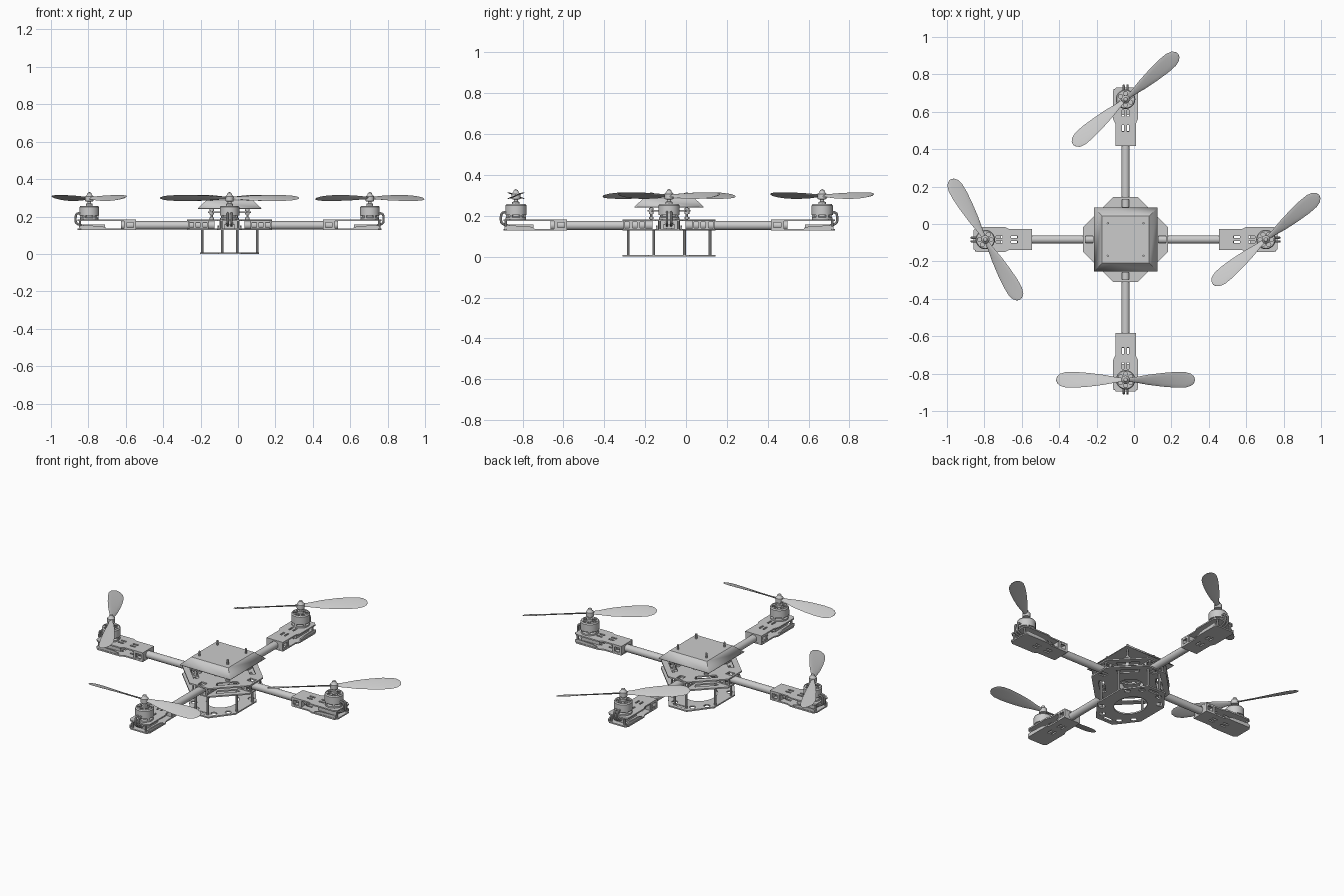
import bpy, bmesh, math
from mathutils import Matrix, Vector

if "Cube" in bpy.data.objects:
    bpy.data.objects.remove(bpy.data.objects["Cube"], do_unlink=True)

gray = bpy.data.materials.new("light_gray")
gray.use_nodes = True
gray.diffuse_color = (0.6, 0.6, 0.6, 1)
gray.node_tree.nodes["Principled BSDF"].inputs["Base Color"].default_value = (0.6, 0.6, 0.6, 1)

CENTER = Matrix.Translation((-0.045, -0.083, 0))
LOW, HIGH, TUBE_Z, MOTOR_R = 0.131, 0.179, 0.153, 0.75
SIDES = {"right_side": math.pi, "left_side": 0, "front": -math.pi / 2, "back": math.pi / 2}


def place(name, mesh, matrix):
    ob = bpy.data.objects.new(name, mesh)
    bpy.context.collection.objects.link(ob)
    ob.matrix_world = CENTER @ matrix
    return ob


def finish(mesh):
    mesh.materials.clear()
    mesh.materials.append(gray)
    mesh.shade_smooth()
    mesh.set_sharp_from_angle(angle=math.radians(35))
    return mesh


def from_bmesh(name, bm):
    bmesh.ops.recalc_face_normals(bm, faces=bm.faces)
    mesh = bpy.data.meshes.new(name)
    bm.to_mesh(mesh)
    bm.free()
    return finish(mesh)


def from_curve(name, data):
    ob = bpy.data.objects.new(name, data)
    bpy.context.collection.objects.link(ob)
    mesh = bpy.data.meshes.new_from_object(ob.evaluated_get(bpy.context.evaluated_depsgraph_get()))
    bpy.data.objects.remove(ob)
    mesh.name = name
    return finish(mesh)


def plate(name, outline, holes=(), thick=0.008):
    """Flat sheet with cut-outs, centred on its own z = 0."""
    cu = bpy.data.curves.new(name, 'CURVE')
    cu.dimensions, cu.fill_mode, cu.extrude = '2D', 'BOTH', thick / 2
    for loop in [outline, *holes]:
        sp = cu.splines.new('POLY')
        sp.points.add(len(loop) - 1)
        for p, (x, y) in zip(sp.points, loop):
            p.co = (x, y, 0, 1)
        sp.use_cyclic_u = True
    return from_curve(name, cu)


def wire(name, pts, radius):
    cu = bpy.data.curves.new(name, 'CURVE')
    cu.dimensions, cu.bevel_depth, cu.bevel_resolution = '3D', radius, 2
    sp = cu.splines.new('NURBS')
    sp.points.add(len(pts) - 1)
    for p, co in zip(sp.points, pts):
        p.co = (*co, 1)
    sp.use_endpoint_u, sp.order_u = True, 3
    return from_curve(name, cu)


def box(name, size):
    bm = bmesh.new()
    bmesh.ops.create_cube(bm, size=1)
    bmesh.ops.scale(bm, verts=bm.verts, vec=size)
    return from_bmesh(name, bm)


def rod(name, r, length, sides=16):
    bm = bmesh.new()
    bmesh.ops.create_cone(bm, cap_ends=True, segments=sides, radius1=r, radius2=r, depth=length)
    return from_bmesh(name, bm)


def lathe(name, profile, steps=28):
    bm = bmesh.new()
    vs = [bm.verts.new((r, 0, z)) for r, z in profile]
    es = [bm.edges.new(pair) for pair in zip(vs, vs[1:])]
    bmesh.ops.spin(bm, geom=vs + es, cent=(0, 0, 0), axis=(0, 0, 1), angle=math.tau, steps=steps)
    bmesh.ops.remove_doubles(bm, verts=bm.verts, dist=0.0001)
    return from_bmesh(name, bm)


def rect(x, y, w, h):
    return [(x - w / 2, y - h / 2), (x + w / 2, y - h / 2), (x + w / 2, y + h / 2), (x - w / 2, y + h / 2)]


def ring(r, n=24, x=0, y=0, sy=1):
    return [(x + r * math.cos(math.tau * i / n), y + sy * r * math.sin(math.tau * i / n)) for i in range(n)]


def octagon(a, b, ca, cb):
    return [(a, -cb), (a, cb), (ca, b), (-ca, b), (-a, cb), (-a, -cb), (-ca, -b), (ca, -b)]


def turned(pts, ang):
    c, s = math.cos(ang), math.sin(ang)
    return [(c * x - s * y, s * x + c * y) for x, y in pts]


def at(x, y, z):
    return Matrix.Translation((x, y, z))


# Central octagonal plates with diagonal windows and tube slots
quads = [turned(loop, a) for a in SIDES.values()
         for loop in ([(0.14, 0.06), (0.17, 0.075), (0.075, 0.17), (0.06, 0.14)], rect(0.195, 0, 0.04, 0.036))]
hub = plate("hub_plate", octagon(0.227, 0.227, 0.065, 0.065), quads + [ring(0.07)])
place("hub_lower_plate", hub, at(0, 0, LOW))
place("hub_upper_plate", hub, at(0, 0, HIGH))

# Equipment tray, standoff pins and sloped cover
tray = plate("tray", octagon(0.115, 0.105, 0.09, 0.08), [rect(0, 0, 0.1, 0.08)])
place("equipment_tray", tray, at(0, 0, 0.224))
pin, washer = rod("pin", 0.006, 0.135, 10), rod("washer", 0.012, 0.01, 12)
for sx in (-1, 1):
    for sy in (-1, 1):
        place("standoff_pin", pin, at(sx * 0.095, sy * 0.087, 0.247))
        for z in (0.19, 0.215, 0.234):
            place("pin_washer", washer, at(sx * 0.095, sy * 0.087, z))
bm = bmesh.new()
bmesh.ops.create_cone(bm, cap_ends=True, segments=4, radius1=0.17 * math.sqrt(2),
                      radius2=0.125 * math.sqrt(2), depth=0.042)
bmesh.ops.rotate(bm, verts=bm.verts, matrix=Matrix.Rotation(math.pi / 4, 3, 'Z'))
bm.faces.ensure_lookup_table()
bmesh.ops.delete(bm, geom=[min(bm.faces, key=lambda f: f.calc_center_median().z)], context='FACES_ONLY')
cover = place("sloped_cover", from_bmesh("sloped_cover", bm), at(0, 0, 0.265))
cover.modifiers.new("thickness", 'SOLIDIFY').thickness = 0.005

# Landing plate on eight legs
slots = [ring(0.018, 10, sx * x, sy * y) for x, y in ((0.115, 0.11), (0.06, 0.17)) for sx in (-1, 1) for sy in (-1, 1)]
base = plate("landing_plate", octagon(0.157, 0.227, 0.06, 0.1),
             slots + [ring(0.085, 28, sy=1.2), rect(0, 0.195, 0.06, 0.02), rect(0, -0.195, 0.06, 0.02)])
place("landing_plate", base, at(0, 0, 0.004))
leg = rod("leg", 0.007, 0.13, 10)
for x, y in ((0.04, 0.2), (0.147, 0.075)):
    for sx in (-1, 1):
        for sy in (-1, 1):
            place("landing_leg", leg, at(sx * x, sy * y, 0.066))

# Arm meshes, built along +x
tube = rod("tube", 0.022, 0.5, 20)
half = [(0.5, 0.055), (0.62, 0.055), (0.645, 0.067), (0.795, 0.067), (0.812, 0.052)]
mount = plate("mount", half + [(x, -y) for x, y in reversed(half)],
              [rect(x, y, 0.036, 0.011) for x in (0.595, 0.675) for y in (-0.013, 0.013)])
clamp = plate("clamp", rect(0, 0, 0.06, 0.05), [rect(0, 0, 0.035, 0.026)])
hub_side = plate("hub_side", rect(0, 0, 0.11, 0.05), [rect(x, 0, 0.022, 0.028) for x in (-0.036, 0, 0.036)])
rail = plate("rail", [(0.655, 0), (0.805, 0), (0.805, 0.016), (0.79, 0.022), (0.69, 0.018), (0.665, 0.012)])
cross = plate("cross", rect(0, 0, 0.1, 0.045), [ring(0.022, 20)])
spacer = rod("spacer", 0.006, 0.05, 10)
controller = box("controller", (0.12, 0.06, 0.02))

# Motor meshes, built round the origin
motor_base = lathe("motor_base", [(0, 0.182), (0.05, 0.182), (0.05, 0.192), (0.04, 0.197), (0.04, 0.21), (0, 0.21)])
bell = lathe("bell", [(0.046, 0.205), (0.052, 0.205), (0.052, 0.25), (0.047, 0.257), (0.044, 0.257), (0.044, 0.205), (0.046, 0.205)])
bell_top = plate("bell_top", ring(0.047, 28), [ring(0.011, 10, *turned([(0.031, 0)], math.tau * i / 6)[0]) for i in range(6)], 0.006)
rib = box("rib", (0.012, 0.012, 0.022))
spinner = lathe("spinner", [(0, 0.25), (0.018, 0.25), (0.018, 0.268), (0.01, 0.27), (0.01, 0.28), (0.022, 0.282),
                            (0.022, 0.308), (0.014, 0.315), (0.01, 0.326), (0, 0.331)], 20)

# Twisted blade lofted from lens sections
bm = bmesh.new()
loops = []
for r, w in ((0, 0.02), (0.05, 0.032), (0.12, 0.06), (0.2, 0.08), (0.27, 0.09), (0.32, 0.087),
             (0.35, 0.068), (0.365, 0.04), (0.371, 0.01)):
    pitch = math.radians(30 - 35 * r)
    loop = []
    for i in range(12):
        a = math.tau * i / 12
        c, t = w / 2 * math.cos(a), 0.0045 * (1 - 1.6 * r) * math.sin(a)
        loop.append(bm.verts.new((r, c * math.cos(pitch) - t * math.sin(pitch), c * math.sin(pitch) + t * math.cos(pitch))))
    loops.append(loop)
for a, b in zip(loops, loops[1:]):
    for i in range(12):
        bm.faces.new((a[i], a[i - 1], b[i - 1], b[i]))
bm.faces.new(loops[0])
bm.faces.new(loops[-1])
blade = from_bmesh("blade", bm)
lead = wire("lead", [(0.79, 0, 0.215), (0.818, 0, 0.222), (0.825, 0, 0.19), (0.82, 0, 0.155), (0.77, 0, 0.15)], 0.006)

# Four arms, each with mount, motor and propeller
upright = Matrix.Rotation(math.pi / 2, 4, 'X')
PROP = {"right_side": -60, "left_side": 40, "front": 0, "back": 41}
for side, ang in SIDES.items():
    turn = Matrix.Rotation(ang, 4, 'Z')

    def add(part, mesh, matrix):
        place(f"{side}_{part}", mesh, turn @ matrix)

    add("arm_tube", tube, at(0.33, 0, TUBE_Z) @ Matrix.Rotation(math.pi / 2, 4, 'Y'))
    add("lower_mount", mount, at(0, 0, LOW))
    add("upper_mount", mount, at(0, 0, HIGH))
    for r in (0.505, 0.56):
        add("tube_collar", cross, at(r, 0, 0.155) @ Matrix.Rotation(math.pi / 2, 4, 'Z') @ upright)
    add("speed_controller", controller, at(0.725, 0, 0.147))
    for s in (-1, 1):
        add("mount_clamp", clamp, at(0.53, s * 0.05, 0.155) @ upright)
        add("hub_clamp", hub_side, at(0.168, s * 0.045, 0.155) @ upright)
        add("mount_rail", rail, at(0, s * 0.06, LOW) @ upright)
        add("mount_spacer", spacer, at(0.8, s * 0.045, 0.155))
        add("motor_lead", lead, at(0, s * 0.01, 0))
    axis = at(MOTOR_R, 0, 0)
    add("motor_base", motor_base, axis)
    add("motor_bell", bell, axis)
    add("motor_bell_top", bell_top, axis @ at(0, 0, 0.252))
    add("spinner", spinner, axis)
    for i in range(6):
        add("motor_rib", rib, axis @ Matrix.Rotation(math.tau * i / 6, 4, 'Z') @ at(0.043, 0, 0.199))
    for k in (0, 180):
        spin = Matrix.Rotation(math.radians(PROP[side] + k) - ang, 4, 'Z')
        add("propeller_blade", blade, axis @ at(0, 0, 0.299) @ spin)
